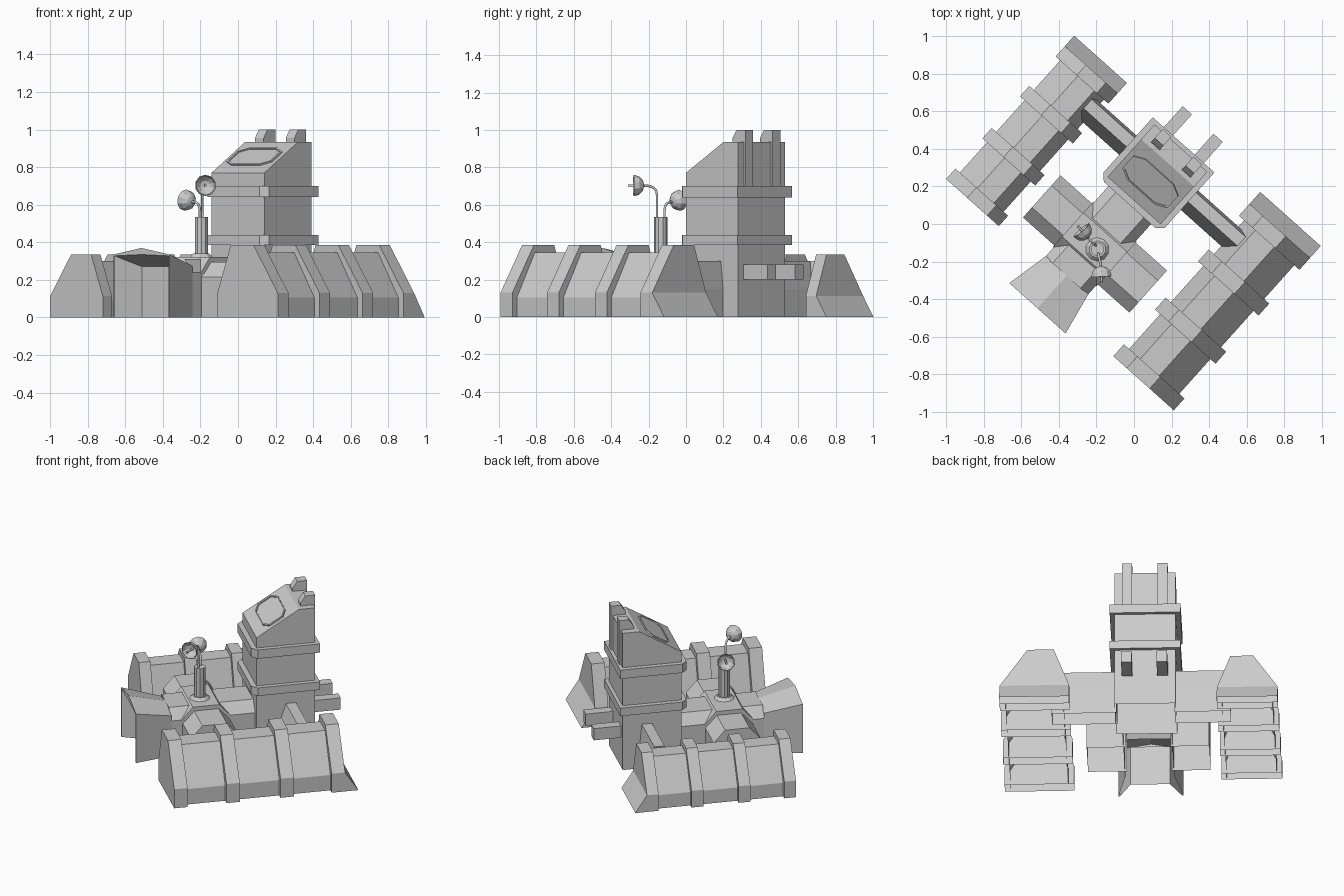
import bpy, bmesh, math
from mathutils import Vector

if "Cube" in bpy.data.objects:
    bpy.data.objects.remove(bpy.data.objects["Cube"], do_unlink=True)

TURN = math.radians(-41.8)   # the whole base stands diagonally
MID = -0.084                 # centre line of tower and hall

grey = bpy.data.materials.new("plain_grey")
grey.use_nodes = True
grey.diffuse_color = (0.6, 0.6, 0.6, 1)
grey.node_tree.nodes["Principled BSDF"].inputs["Base Color"].default_value = (0.6, 0.6, 0.6, 1)


def finish(name, bm, turn=TURN):
    bmesh.ops.recalc_face_normals(bm, faces=bm.faces)
    mesh = bpy.data.meshes.new(name)
    bm.to_mesh(mesh)
    bm.free()
    mesh.materials.append(grey)
    ob = bpy.data.objects.new(name, mesh)
    ob.rotation_euler.z = turn
    bpy.context.collection.objects.link(ob)
    return ob


def loft(name, rings, first=True, last=True, bottom=True):
    """Join equal rings of points; the edge closing each ring is the bottom."""
    bm = bmesh.new()
    rows = [[bm.verts.new(p) for p in ring] for ring in rings]
    n = len(rows[0])
    for a, b in zip(rows, rows[1:]):
        for i in range(n if bottom else n - 1):
            j = (i + 1) % n
            bm.faces.new((a[i], a[j], b[j], b[i]))
    if first:
        bm.faces.new(rows[0])
    if last:
        bm.faces.new(rows[-1])
    return finish(name, bm)


def prism(name, axis, profile, lo, hi, **kw):
    place = {"x": lambda p, t: (t, p[0], p[1]),
             "y": lambda p, t: (p[0], t, p[1]),
             "z": lambda p, t: (p[0], p[1], t)}[axis]
    return loft(name, [[place(p, t) for p in profile] for t in (lo, hi)], **kw)


def arch(c, half, top_half, eave, top):
    return [(c - half, 0), (c - half, eave), (c - top_half, top),
            (c + top_half, top), (c + half, eave), (c + half, 0)]


# Two ribbed side sheds, open underneath, the right one smaller
def shed(label, side, cx, cy, s):
    def outline(w, eave, top):
        pts = [(-.216, 0), (-.216, eave), (-.12, top), (.043, top), (.216, eave), (.216, 0)]
        return [(cx + side * s * w * x, s * z) for x, z in pts]
    prism(label + "_shed_roof", "y", outline(.83, .105, .345), cy - .58 * s, cy + .5 * s, bottom=False)
    for i, y in enumerate((-.585, -.252, .092, .418)):
        prism(f"{label}_shed_rib_{i + 1}", "y", outline(1, .13, .385),
              cy + s * y, cy + s * (y + .085), bottom=False)
    w = .216 * s
    prism(label + "_shed_rear_ramp", "x",
          [(cy + .588 * s, 0), (cy + .503 * s, .13 * s), (cy + .503 * s, 0)],
          cx - w, cx + w, bottom=False)


shed("left", 1, .603, -.013, 1)
shed("right", -1, -.717, .022, .872)

# Tower with a slanted front roof
prism("tower", "x", [(.093, 0), (.093, .77), (.362, .935), (.467, .935), (.467, 0)],
      MID - .188, MID + .19, bottom=False)
h, c = .22, .035
collar = [(MID - h, .095), (MID - h + c, .06), (MID + h - c, .06), (MID + h, .095),
          (MID + h, .49), (MID - h, .49)]
prism("lower_collar", "z", collar, .385, .44)
prism("upper_collar", "z", collar, .64, .70)

# Eight-sided rimmed window lying on the slanted roof
slope = Vector((0, .269, .165)).normalized()
normal = Vector((0, -slope.z, slope.y))
centre = Vector((MID, .2275, .8525))


def window_ring(size, lift):
    ring = []
    for sx, sy in ((1, 1), (-1, 1), (-1, -1), (1, -1)):
        pair = [(.16, .05), (.10, .085)]
        for a, b in (pair if sx * sy > 0 else pair[::-1]):
            ring.append(centre + Vector((sx * a * size, 0, 0)) + slope * sy * b * size + normal * lift)
    return ring


loft("window", [window_ring(1, 0), window_ring(1, .008), window_ring(.92, .008),
                window_ring(.92, .002)], first=False)

# Roof fins and ducts at the back of the tower
for label, x in (("left", .028), ("right", -.192)):
    prism(label + "_fin", "x", [(.385, .70), (.385, .955), (.415, 1), (.478, 1), (.478, .70)],
          x - .031, x + .031)
    prism(label + "_duct", "y", [(x - .033, .2), (x - .033, .28), (x + .033, .28), (x + .033, .2)],
          .45, .64)

# Passages between tower and sheds
passage = [(.222, 0), (.222, .12), (.28, .3), (.345, .3), (.36, .15), (.36, 0)]
prism("left_passage", "x", passage, MID + .18, .50, bottom=False)
prism("right_passage", "x", passage, -.61, MID - .18, bottom=False)

# Front hall with a raised crossing and side wings
prism("hall", "y", arch(MID, .152, .1, .24, .31), -.445, .10, first=False, last=False, bottom=False)
prism("hall_crossing", "x", [(-.38, .235), (-.305, .322), (-.135, .322), (-.06, .235)],
      MID - .157, MID + .157, bottom=False)
for label, side in (("left", 1), ("right", -1)):
    prism(label + "_wing", "x", arch(-.218, .15, .078, .215, .295),
          MID + side * .14, MID + side * .38, first=False, bottom=False)


# Flared entrance: gabled outside, recessed doorway inside
def porch(y, w, eave, peak):
    return [(MID + x, y, z) for x, z in ((-w, 0), (-w, eave), (0, peak), (w, eave), (w, 0))]


loft("entrance", [porch(-.44, .152, .275, .31), porch(-.677, .201, .335, .37),
                  porch(-.677, .192, .328, .335), porch(-.535, .122, .27, .27)],
     first=False, bottom=False)


# Mast and dishes
def cone(name, x, y, z0, z1, r0, r1, sides=10):
    bm = bmesh.new()
    bmesh.ops.create_cone(bm, cap_ends=True, segments=sides, radius1=r0, radius2=r1, depth=z1 - z0)
    bmesh.ops.translate(bm, vec=(x, y, (z0 + z1) / 2), verts=bm.verts)
    return finish(name, bm, 0)


cone("mast_foot", -.195, -.135, .315, .34, .07, .045)
cone("mast", -.195, -.135, .33, .535, .036, .036)


def wire(name, points):
    cu = bpy.data.curves.new(name, "CURVE")
    cu.dimensions = "3D"
    cu.bevel_depth = .007
    cu.bevel_resolution = 1
    cu.use_fill_caps = True
    sp = cu.splines.new("POLY")
    sp.points.add(len(points) - 1)
    for p, q in zip(sp.points, points):
        p.co = (*q, 1)
    cu.materials.append(grey)
    bpy.context.collection.objects.link(bpy.data.objects.new(name, cu))


def dish(name, start, rim, facing, r=.057):
    """Bowl centred on its rim, with a feed rod and a bent support wire."""
    start, rim, facing = Vector(start), Vector(rim), Vector(facing).normalized()
    bm = bmesh.new()
    bmesh.ops.create_uvsphere(bm, u_segments=10, v_segments=6, radius=r)
    bmesh.ops.delete(bm, geom=[v for v in bm.verts if v.co.z > .001], context="VERTS")
    bowl = finish(name, bm, 0)
    bowl.rotation_euler = facing.to_track_quat("Z", "Y").to_euler()
    bowl.location = rim
    bowl.modifiers.new("shell", "SOLIDIFY").thickness = .004
    wire(name + "_feed", [rim - facing * r * .9, rim + facing * .03])
    back = rim - facing * r
    corner = Vector((start.x, start.y, back.z))
    low = corner - Vector((0, 0, .05))
    bend = [low.lerp(corner, t).lerp(corner.lerp(back, t), t) for t in (0, .25, .5, .75, 1)]
    wire(name + "_wire", [start] + bend)


dish("front_dish", (-.19, -.155, .52), (-.173, -.28, .703), (.05, -1, 0))
dish("rear_dish", (-.203, -.115, .52), (-.28, -.033, .625), (-.65, .76, .15))
